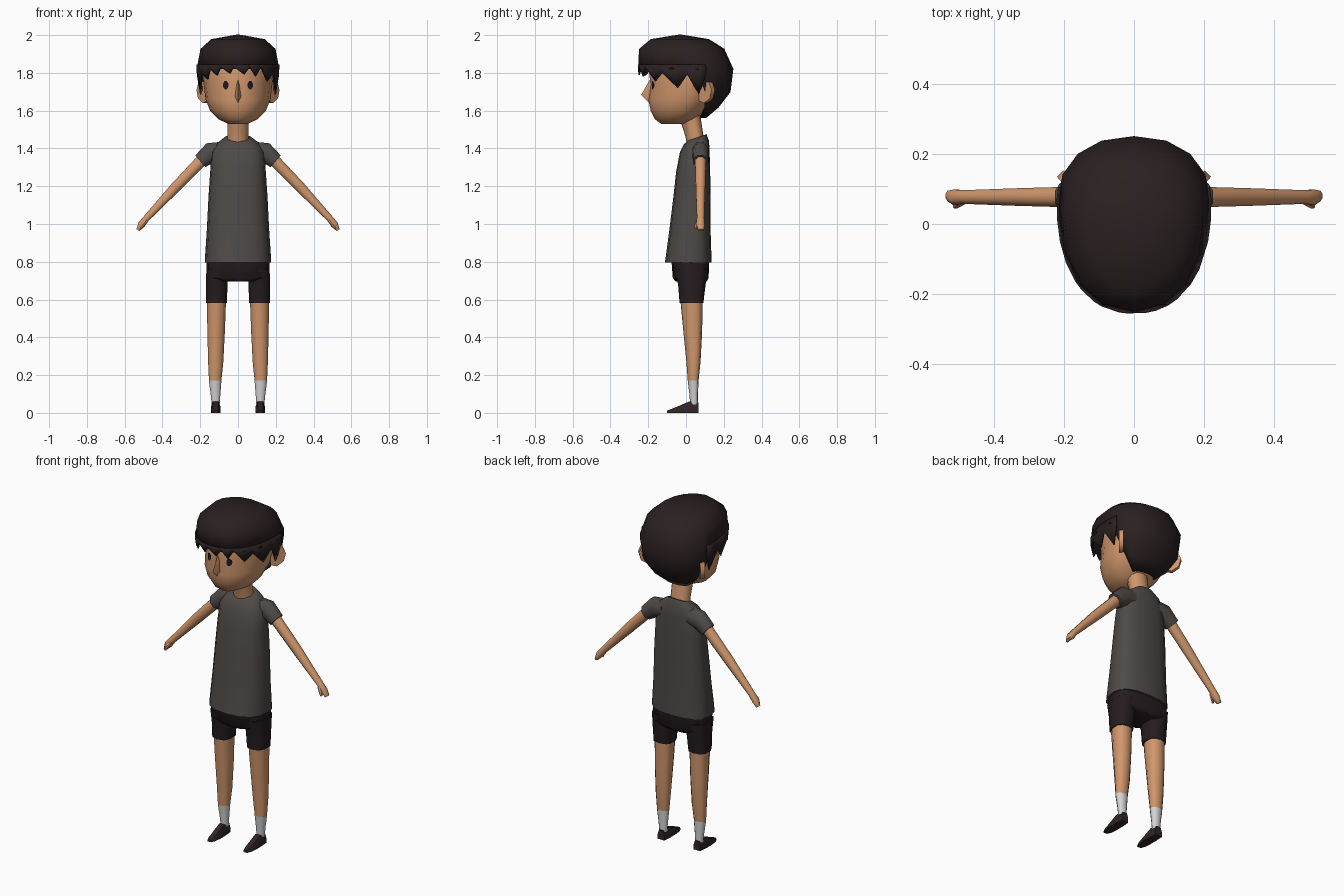
import bpy, bmesh, math
from mathutils import Vector
from mathutils.bvhtree import BVHTree

if "Cube" in bpy.data.objects:
    bpy.data.objects.remove(bpy.data.objects["Cube"])


def material(name, rgb):
    m = bpy.data.materials.new(name)
    m.diffuse_color = (*rgb, 1)
    m.use_nodes = True
    m.node_tree.nodes["Principled BSDF"].inputs["Base Color"].default_value = m.diffuse_color
    return m


SKIN = material("skin", (0.64, 0.31, 0.15))
HAIR = material("dark hair", (0.022, 0.014, 0.015))
SHIRT = material("charcoal cloth", (0.075, 0.067, 0.062))
SHORTS = material("black cloth", (0.019, 0.012, 0.014))
SOCK = material("white sock", (0.68, 0.66, 0.66))
SHOE = material("shoe", (0.03, 0.018, 0.019))
EYE = material("eye", (0.012, 0.010, 0.012))


def build(name, verts, faces, mat, mirror=False, thick=0.0, angle=50):
    bm = bmesh.new()
    vs = [bm.verts.new(v) for v in verts]
    for f in faces:
        bm.faces.new([vs[i] for i in f])
    bmesh.ops.recalc_face_normals(bm, faces=bm.faces)
    me = bpy.data.meshes.new(name)
    bm.to_mesh(me)
    bm.free()
    me.materials.append(mat)
    ob = bpy.data.objects.new(name, me)
    bpy.context.collection.objects.link(ob)
    bpy.ops.object.select_all(action='DESELECT')
    ob.select_set(True)
    bpy.context.view_layer.objects.active = ob
    bpy.ops.object.shade_smooth_by_angle(angle=math.radians(angle))
    if thick:
        s = ob.modifiers.new("thickness", 'SOLIDIFY')
        s.thickness, s.offset = thick, 0
    if mirror:
        ob.modifiers.new("mirror", 'MIRROR')
    return ob


def oval(a, hw, yf, yb, cy=None, n=2.0, cx=0.0):
    """Point on a rounded outline; angle 0 faces the front."""
    cy = yf + 0.6 * (yb - yf) if cy is None else cy
    s, c = math.sin(a), math.cos(a)
    x = math.copysign(abs(s) ** (2 / n), s) * hw
    k = abs(c) ** (2 / n)
    return cx + x, cy - k * (cy - yf) if c > 0 else cy + k * (yb - cy)


def ring(z, hw, yf, yb, tilt=0.0, cx=0.0, n=2.0, sides=16, cy=None):
    pts = []
    for i in range(sides):
        a = math.tau * i / sides
        x, y = oval(a, hw, yf, yb, cy, n, cx)
        pts.append((x, y, z - tilt * math.cos(a)))
    return pts


def loft(name, rings, mat, **kw):
    k = len(rings[0])
    verts = [p for r in rings for p in r]
    faces = [(j * k + i, j * k + (i + 1) % k, (j + 1) * k + (i + 1) % k, (j + 1) * k + i)
             for j in range(len(rings) - 1) for i in range(k)]
    faces += [tuple(range(k)), tuple(range(len(verts) - k, len(verts)))]
    return build(name, verts, faces, mat, **kw), verts, faces


def tube(name, path, mat, sides=8, **kw):
    """Limb in the xz plane; each path row is x, y, z, in-plane radius, y radius."""
    rings = []
    for i, (x, y, z, ru, rv) in enumerate(path):
        a, b = path[max(i - 1, 0)], path[min(i + 1, len(path) - 1)]
        t = Vector((b[0] - a[0], 0, b[2] - a[2])).normalized()
        u = Vector((-t.z, 0, t.x))
        rings.append([Vector((x, y, z)) + u * ru * math.cos(w) + Vector((0, rv * math.sin(w), 0))
                      for w in (math.tau * (q + 0.5) / sides for q in range(sides))])
    return loft(name, rings, mat, **kw)


# Head, tapering to a pointed chin
_, hv, hf = loft("head", [ring(*r) for r in (
    (1.53, .05, -.13, .0), (1.555, .105, -.165, .05), (1.60, .148, -.187, .10),
    (1.66, .172, -.20, .15), (1.74, .182, -.187, .19), (1.83, .19, -.20, .2),
    (1.91, .14, -.16, .14))], SKIN)
face = BVHTree.FromPolygons([Vector(v) for v in hv], hf)

# Eyes, thin plates following the face
eye = []
for i in range(11):
    a, r = math.tau * i / 10, 0 if i == 10 else 1
    x, z = .065 + r * .015 * math.cos(a), 1.735 + r * .023 * math.sin(a)
    hit = face.ray_cast(Vector((x, -1, z)), Vector((0, 1, 0)))[0]
    eye.append((x, (hit.y if hit else -.17) - .004, z))
build("eyes", eye, [(i, (i + 1) % 10, 10) for i in range(10)], EYE, mirror=True)

# Nose
build("nose", [(0, -.185, 1.775), (-.022, -.18, 1.67), (.022, -.18, 1.67),
               (0, -.238, 1.683), (0, -.185, 1.63)],
      [(0, 1, 3), (0, 3, 2), (3, 1, 4), (2, 3, 4), (0, 2, 4, 1)], SKIN)

# Ears, plates slanting backwards
ear = [(0, 1.735), (.35, 1.755), (.8, 1.75), (1, 1.71), (.85, 1.665), (.4, 1.64), (0, 1.65)]
loft("ears", [[(.155 + .055 * t + o, .08 + .065 * t - o, z) for t, z in ear]
              for o in (-.008, .010)], SKIN, mirror=True)

# Hair cap: full crown, then only the back half runs down to the nape
N = 16
caps = [ring(1.975, .14, -.185, .12), ring(1.925, .195, -.245, .20, n=2.2),
        ring(1.82, .215, -.25, .247, cy=.06, n=2.25), ring(1.70, .188, -.1, .232, cy=.10),
        ring(1.62, .135, -.1, .17, cy=.10), ring(1.565, .07, -.1, .105, cy=.075)]
verts = [(0, -.03, 2.0)] + [p for r in caps for p in r]
faces = [(0, 1 + i, 1 + (i + 1) % N) for i in range(N)]
for j in range(len(caps) - 1):
    for i in (range(N) if j < 2 else range(N // 4, 3 * N // 4)):
        a, b = 1 + j * N, 1 + (i + 1) % N + j * N
        faces.append((a + i, b, b + N, a + i + N))
used = sorted({i for f in faces for i in f})
remap = {v: i for i, v in enumerate(used)}
build("hair", [verts[i] for i in used], [tuple(remap[i] for i in f) for f in faces],
      HAIR, thick=.008)

# Fringe of pointed locks: angle from the front and height, alternating notch and tip
locks = [(-102, 1.79), (-92, 1.685), (-83, 1.79), (-72, 1.725), (-60, 1.80), (-47, 1.765),
         (-40, 1.82), (-28, 1.785), (-22, 1.83), (-9, 1.795), (-4, 1.83), (7, 1.79),
         (14, 1.83), (23, 1.78), (31, 1.83), (45, 1.755), (56, 1.80), (72, 1.72),
         (82, 1.79), (92, 1.685), (102, 1.79)]
top, low = [], []
for deg, z in locks:
    a = math.radians(deg)
    s = 1 - max(0, 1.80 - z) * .8
    x, y = oval(a, .217, -.252, .247, .06, 2.25)
    top.append((x, y, 1.845))
    low.append((x * s, .06 + (y - .06) * s, z))
L = len(locks)
build("fringe", top + low, [(i, i + 1, L + i + 1, L + i) for i in range(L - 1)],
      HAIR, thick=.008)

# Neck
loft("neck", [ring(1.42, .062, .005, .10, sides=10), ring(1.47, .057, -.005, .092, sides=10),
              ring(1.58, .06, -.04, .075, sides=10)], SKIN)

# Shirt body and sleeves
loft("shirt", [ring(*r, n=2.5) for r in (
    (.795, .175, -.112, .136), (.82, .175, -.108, .135), (.97, .165, -.088, .13),
    (1.15, .156, -.066, .13), (1.28, .147, -.052, .128), (1.38, .14, -.032, .125),
    (1.43, .11, -.012, .122, .01), (1.458, .068, .008, .108, .018))], SHIRT)
tube("sleeves", [(.08, .075, 1.385, .055, .045), (.145, .078, 1.378, .058, .046),
                 (.20, .077, 1.332, .044, .044)], SHIRT, mirror=True)

# Arms with hands and thumbs
tube("arms", [(.17, .077, 1.36, .034, .032), (.33, .077, 1.195, .030, .027),
              (.485, .077, 1.03, .019, .021), (.51, .076, .998, .021, .024),
              (.53, .08, .968, .010, .016)], SKIN, mirror=True)
tube("thumbs", [(.485, .064, 1.02, .009, .009), (.505, .054, .995, .010, .010),
                (.512, .05, .975, .006, .006)], SKIN, sides=6, mirror=True)

# Shorts: hips and two legs
loft("shorts_hips", [ring(.695, .10, -.055, .11, n=3), ring(.715, .166, -.07, .12, n=3),
                     ring(.82, .168, -.078, .122, n=3)], SHORTS)
loft("shorts_legs", [ring(z, h, f, b, cx=c, n=2.7, sides=10) for z, c, h, f, b in (
    (.583, .114, .057, -.034, .092), (.68, .112, .059, -.042, .104),
    (.76, .11, .06, -.06, .114))], SHORTS, mirror=True)

# Legs, socks and shoes
loft("legs", [ring(z, h, f, b, cx=c, n=2.3, sides=10) for z, c, h, f, b in (
    (.165, .121, .034, .010, .066), (.27, .118, .042, .002, .077),
    (.42, .116, .048, -.013, .085), (.60, .114, .053, -.03, .089))], SKIN, mirror=True)
loft("socks", [ring(z, h, f, b, cx=c, n=2.3, sides=10) for z, c, h, f, b in (
    (.045, .118, .022, .022, .062), (.10, .119, .027, .018, .063),
    (.172, .121, .035, .009, .067))], SOCK, mirror=True)
loft("shoes", [[(.118 - h, y, 0), (.118 + h, y, 0), (.118 + h, y, t * .5),
                (.118 + h * .6, y, t), (.118 - h * .6, y, t), (.118 - h, y, t * .5)]
               for y, h, t in ((.066, .022, .055), (.015, .026, .06), (-.035, .026, .038),
                               (-.075, .022, .022), (-.10, .012, .012))], SHOE,
     mirror=True, angle=35)
